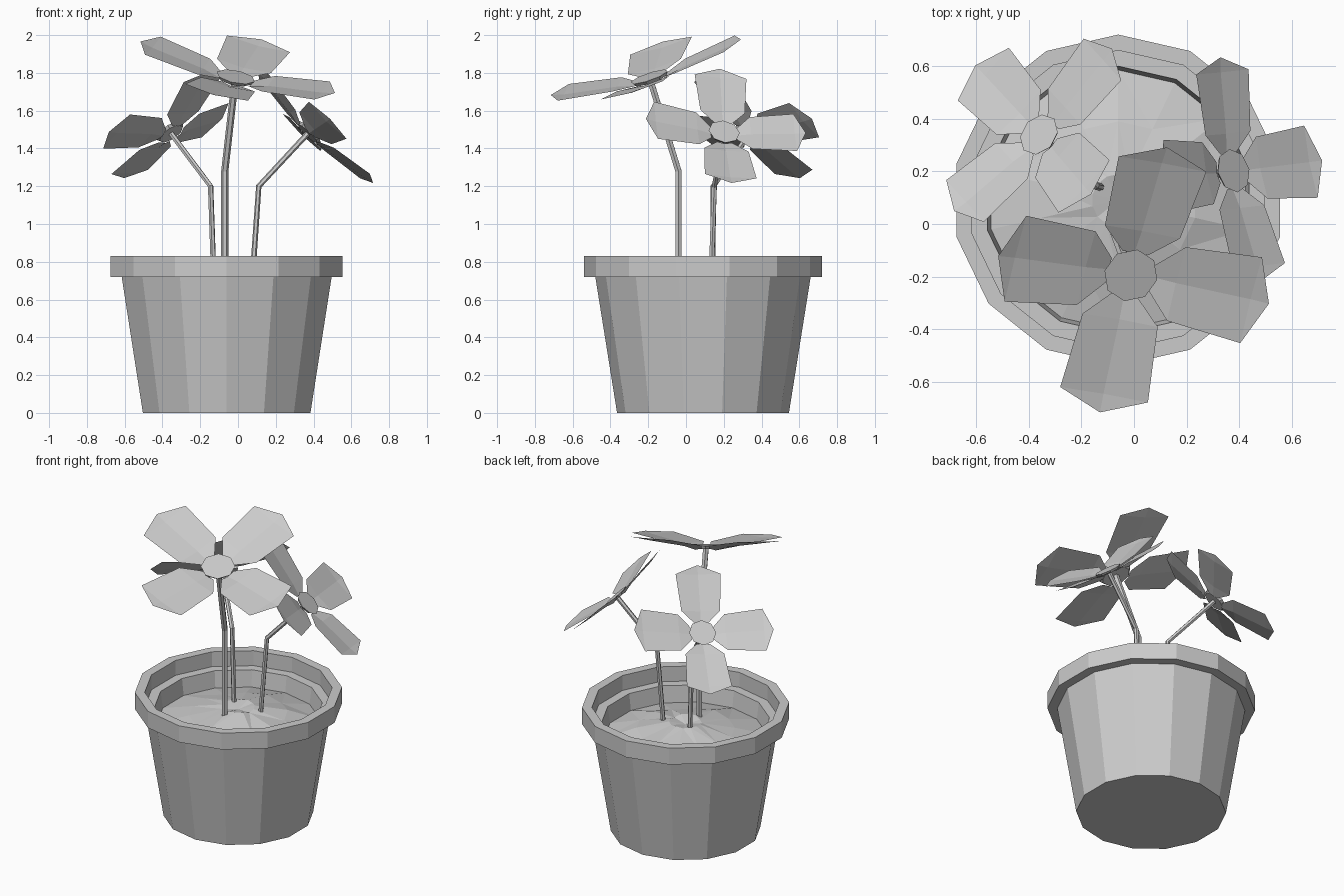
import bpy, bmesh, math, random
from mathutils import Vector, Matrix

random.seed(4)
if "Cube" in bpy.data.objects:
    bpy.data.objects.remove(bpy.data.objects["Cube"], do_unlink=True)

grey = bpy.data.materials.new("plain grey")
grey.use_nodes = True
grey.diffuse_color = (0.6, 0.6, 0.6, 1)
grey.node_tree.nodes["Principled BSDF"].inputs["Base Color"].default_value = (0.6, 0.6, 0.6, 1)

SIDES = 14
POT_CENTRE = Vector((-0.06, 0.09, 0))


def finish(bm, name):
    mesh = bpy.data.meshes.new(name)
    bm.to_mesh(mesh)
    bm.free()
    mesh.materials.append(grey)
    obj = bpy.data.objects.new(name, mesh)
    bpy.context.collection.objects.link(obj)
    return obj


def ring(bm, centre, radius, z, sides=SIDES, wobble=0):
    verts = []
    for i in range(sides):
        a = math.pi / 2 + math.tau * i / sides
        lift = random.uniform(-wobble, wobble)
        verts.append(bm.verts.new(centre + Vector((radius * math.cos(a), radius * math.sin(a), z + lift))))
    return verts


def bridge(bm, low, high):
    n = len(low)
    for i in range(n):
        j = (i + 1) % n
        bm.faces.new((low[i], low[j], high[j], high[i]))


# Pot: outer wall, collar, stepped inner wall
bm = bmesh.new()
profile = [(0.455, 0), (0.57, 0.72), (0.63, 0.72), (0.63, 0.83),
           (0.57, 0.83), (0.57, 0.73), (0.51, 0.73), (0.49, 0.58)]
rings = [ring(bm, POT_CENTRE, r, z) for r, z in profile]
for low, high in zip(rings, rings[1:]):
    bridge(bm, low, high)
bm.faces.new(rings[0][::-1])
finish(bm, "pot")

# Soil: a low uneven mound
bm = bmesh.new()
rings = [ring(bm, POT_CENTRE, r, z, wobble=w)
         for r, z, w in [(0.5, 0.62, 0), (0.3, 0.675, 0.012), (0.1, 0.715, 0.012)]]
for low, high in zip(rings, rings[1:]):
    bridge(bm, low, high)
peak = bm.verts.new(POT_CENTRE + Vector((0, 0, 0.7)))
for i in range(SIDES):
    bm.faces.new((rings[-1][i], rings[-1][(i + 1) % SIDES], peak))
bmesh.ops.triangulate(bm, faces=bm.faces[:])
finish(bm, "soil")


def make_stem(name, points, radius):
    curve = bpy.data.curves.new(name, "CURVE")
    curve.dimensions = "3D"
    curve.bevel_depth = radius
    curve.bevel_resolution = 1
    spline = curve.splines.new("POLY")
    spline.points.add(len(points) - 1)
    for p, co in zip(spline.points, points):
        p.co = (*co, 1)
    curve.materials.append(grey)
    obj = bpy.data.objects.new(name, curve)
    bpy.context.collection.objects.link(obj)
    bpy.ops.object.select_all(action="DESELECT")
    obj.select_set(True)
    bpy.context.view_layer.objects.active = obj
    bpy.ops.object.convert(target="MESH")
    for poly in bpy.context.object.data.polygons:
        poly.use_smooth = False


def flower_frame(centre, normal, along, scale):
    z = Vector(normal).normalized()
    y = z.cross(Vector(along)).normalized()
    x = y.cross(z)
    basis = Matrix((x, y, z)).transposed().to_4x4()
    return Matrix.Translation(centre) @ basis @ Matrix.Scale(scale, 4)


# Half petal outline: distance out, half width, lift
PETAL = [(0.085, 0.05, 0.0), (0.18, 0.15, 0.025), (0.47, 0.175, 0.065)]


def make_flower(name, centre, normal, along, scale):
    frame = flower_frame(centre, normal, along, scale)
    bm = bmesh.new()
    for k in range(4):
        turn = Matrix.Rotation(k * math.pi / 2, 4, "Z")
        rows = [[bm.verts.new(turn @ Vector((d, s * w, h - (0.012 if s == 0 else 0))))
                 for s in (-1, 0, 1)] for d, w, h in PETAL]
        tip = bm.verts.new(turn @ Vector((0.54, 0, 0.07)))
        for a, b in zip(rows, rows[1:]):
            for i in (0, 1):
                bm.faces.new((a[i], b[i], b[i + 1], a[i + 1]))
        last = rows[-1]
        bm.faces.new((last[0], tip, last[1]))
        bm.faces.new((last[1], tip, last[2]))
    bm.transform(frame)
    finish(bm, name + "_petals")

    # Eight-sided flower centre
    bm = bmesh.new()
    bmesh.ops.create_cone(bm, cap_ends=True, segments=8, radius1=0.09, radius2=0.105, depth=0.02)
    bm.transform(frame @ Matrix.Translation((0, 0, 0.006)))
    finish(bm, name + "_centre")


# Three plants: stem path (last point is the flower centre), flower tilt, petal direction
plants = [
    ("front", [(-0.07, -0.04, 0.62), (-0.07, -0.04, 1.28), (-0.015, -0.19, 1.765)],
     (0.19, -0.32, 0.93), (-1.02, 0.2, 0.2), 1.0, 0.019),
    ("right", [(-0.125, 0.14, 0.62), (-0.145, 0.145, 1.2), (-0.355, 0.335, 1.48)],
     (-0.51, 0.41, 0.76), (0.58, 0.6, 0.07), 0.8, 0.015),
    ("left", [(0.07, 0.13, 0.62), (0.11, 0.15, 1.2), (0.37, 0.2, 1.48)],
     (0.68, 0.19, 0.71), (-0.15, 0.8, -0.07), 0.8, 0.015),
]
for name, path, normal, along, scale, radius in plants:
    make_stem(name + "_stem", path, radius)
    make_flower(name + "_flower", path[-1], normal, along, scale)
